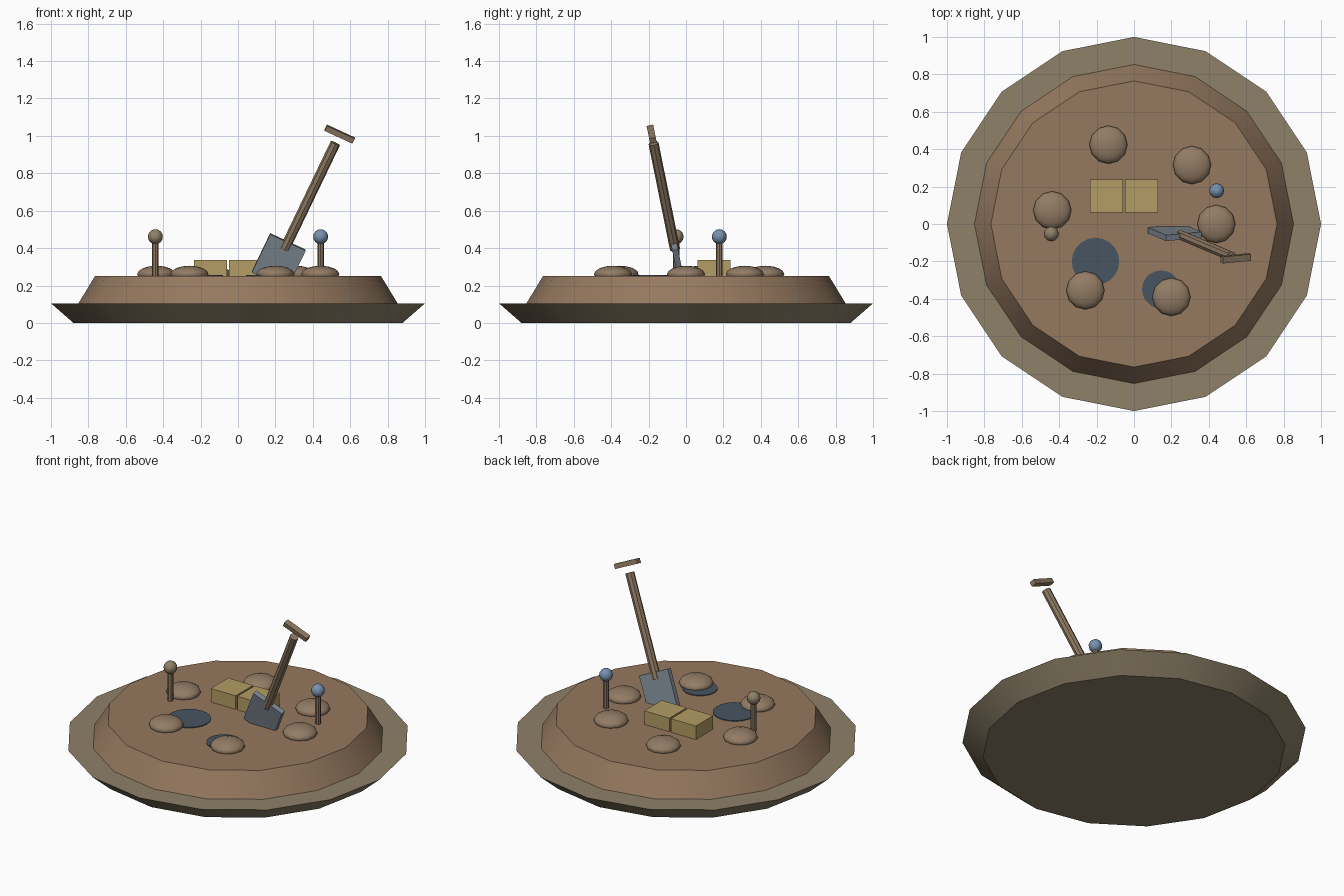
import bpy
from math import cos, sin
from mathutils import Matrix, Vector

if "Cube" in bpy.data.objects:
    bpy.data.objects.remove(bpy.data.objects["Cube"])


def material(name, rgb):
    m = bpy.data.materials.new(name)
    m.diffuse_color = (*rgb, 1)
    m.use_nodes = True
    m.node_tree.nodes["Principled BSDF"].inputs["Base Color"].default_value = m.diffuse_color
    return m


STONE = material("stone", (0.27, 0.22, 0.14))
EARTH = material("earth", (0.30, 0.19, 0.115))
ROCK = material("rock", (0.29, 0.20, 0.13))
WATER = material("water", (0.065, 0.09, 0.12))
GOLD = material("gold", (0.46, 0.34, 0.13))
WOOD = material("wood", (0.27, 0.19, 0.12))
METAL = material("metal", (0.21, 0.25, 0.29))
BLUE = material("blue", (0.19, 0.28, 0.43))


def finish(name, mat, smooth=True):
    o = bpy.context.object
    o.name = name
    o.data.materials.append(mat)
    if smooth:
        bpy.ops.object.shade_smooth_by_angle()
    return o


def frustum(name, mat, n, r1, r2, z1, z2, x=0, y=0):
    bpy.ops.mesh.primitive_cone_add(vertices=n, radius1=r1, radius2=r2, depth=z2 - z1,
                                    location=(x, y, (z1 + z2) / 2))
    return finish(name, mat)


def ball(name, mat, loc, r, squash=1, seg=12, rings=8):
    bpy.ops.mesh.primitive_uv_sphere_add(segments=seg, ring_count=rings, radius=r, location=loc)
    bpy.context.object.scale.z = squash
    return finish(name, mat)


def box(name, mat, loc, size):
    bpy.ops.mesh.primitive_cube_add(size=1, location=loc)
    bpy.context.object.scale = size
    return finish(name, mat, False)


# Base rim and earth mound
frustum("base", STONE, 16, 0.88, 1.0, 0, 0.105)
frustum("mound", EARTH, 16, 0.853, 0.765, 0.105, 0.25)

# Flattened rocks in a ring
for i, (x, y) in enumerate([(0.44, 0.0), (0.31, 0.315), (-0.137, 0.424),
                            (-0.437, 0.073), (-0.26, -0.355), (0.2, -0.39)]):
    ball(f"rock_{i}", ROCK, (x, y, 0.26), 0.102, 0.45)

# Puddles
frustum("puddle_large", WATER, 20, 0.127, 0.127, 0.245, 0.255, -0.206, -0.2)
frustum("puddle_small", WATER, 20, 0.102, 0.102, 0.245, 0.255, 0.145, -0.35)

# Two crates
for i, x in enumerate((-0.148, 0.04)):
    box(f"crate_{i}", GOLD, (x, 0.15, 0.291), (0.176, 0.176, 0.092))

# Marker posts with ball tops
for i, (x, y, mat) in enumerate([(-0.442, -0.053, STONE), (0.442, 0.178, BLUE)]):
    frustum(f"post_{i}", WOOD, 8, 0.017, 0.017, 0.24, 0.44, x, y)
    ball(f"post_ball_{i}", mat, (x, y, 0.461), 0.04)

# Leaning shovel, built upright around the blade centre and then tilted
tilt = (Matrix.Translation((0.218, -0.046, 0.331))
        @ Matrix.Rotation(0.2, 4, 'X') @ Matrix.Rotation(0.44, 4, 'Y'))
shovel = [box("shovel_blade", METAL, (0, 0, 0), (0.21, 0.032, 0.23)),
          frustum("shovel_handle", WOOD, 8, 0.027, 0.027, 0.07, 0.71),
          box("shovel_grip", WOOD, (0, 0, 0.765), (0.165, 0.036, 0.03))]
bpy.context.view_layer.update()
for o in shovel:
    o.matrix_world = tilt @ o.matrix_world
